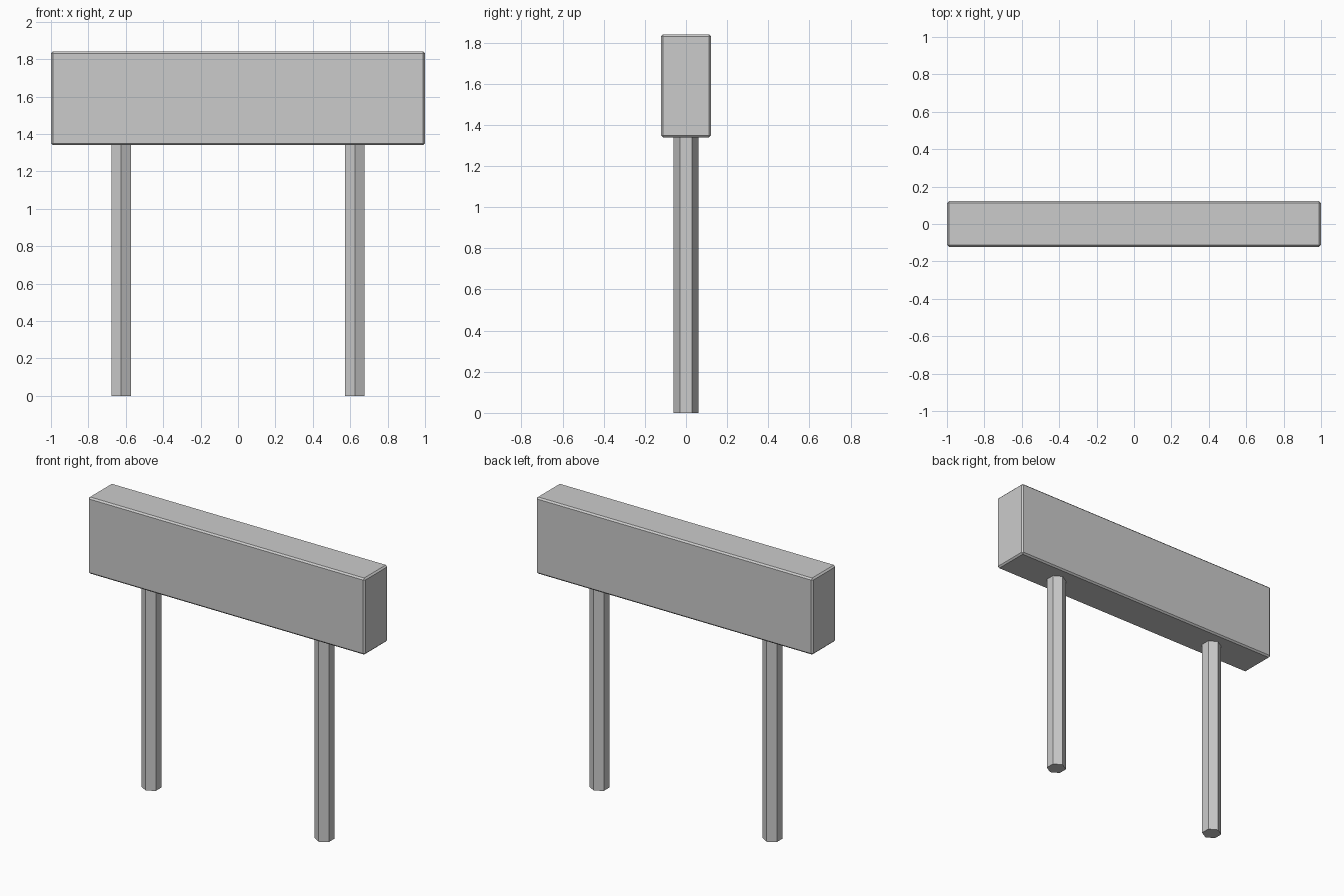
import bpy, bmesh
from mathutils import Matrix

cube = bpy.data.objects.get("Cube")
if cube:
    bpy.data.objects.remove(cube, do_unlink=True)

# Single grey finish
GREY = (0.6, 0.6, 0.6, 1.0)
grey = bpy.data.materials.new("plain grey")
grey.use_nodes = True
grey.diffuse_color = GREY
grey.node_tree.nodes["Principled BSDF"].inputs["Base Color"].default_value = GREY

BOARD_BOTTOM, BOARD_TOP = 1.34, 1.84


def add_part(name, bm, location):
    mesh = bpy.data.meshes.new(name)
    bm.to_mesh(mesh)
    bm.free()
    mesh.materials.append(grey)
    obj = bpy.data.objects.new(name, mesh)
    obj.location = location
    bpy.context.collection.objects.link(obj)
    return obj


# Sign board: a box with narrow chamfered edges
bm = bmesh.new()
size = (2.0, 0.244, BOARD_TOP - BOARD_BOTTOM)
bmesh.ops.create_cube(bm, size=1, matrix=Matrix.Diagonal((*size, 1)))
board = add_part("sign_board", bm, (0, 0, (BOARD_BOTTOM + BOARD_TOP) / 2))
bevel = board.modifiers.new("chamfer", 'BEVEL')
bevel.width = 0.01
bevel.segments = 1

# Hexagonal posts, corners pointing front and back
for name, side in (("left_post", 1), ("right_post", -1)):
    bm = bmesh.new()
    height = BOARD_BOTTOM + 0.005
    bmesh.ops.create_cone(bm, cap_ends=True, segments=6, radius1=0.06,
                          radius2=0.06, depth=height)
    add_part(name, bm, (side * 0.625, 0, height / 2))
